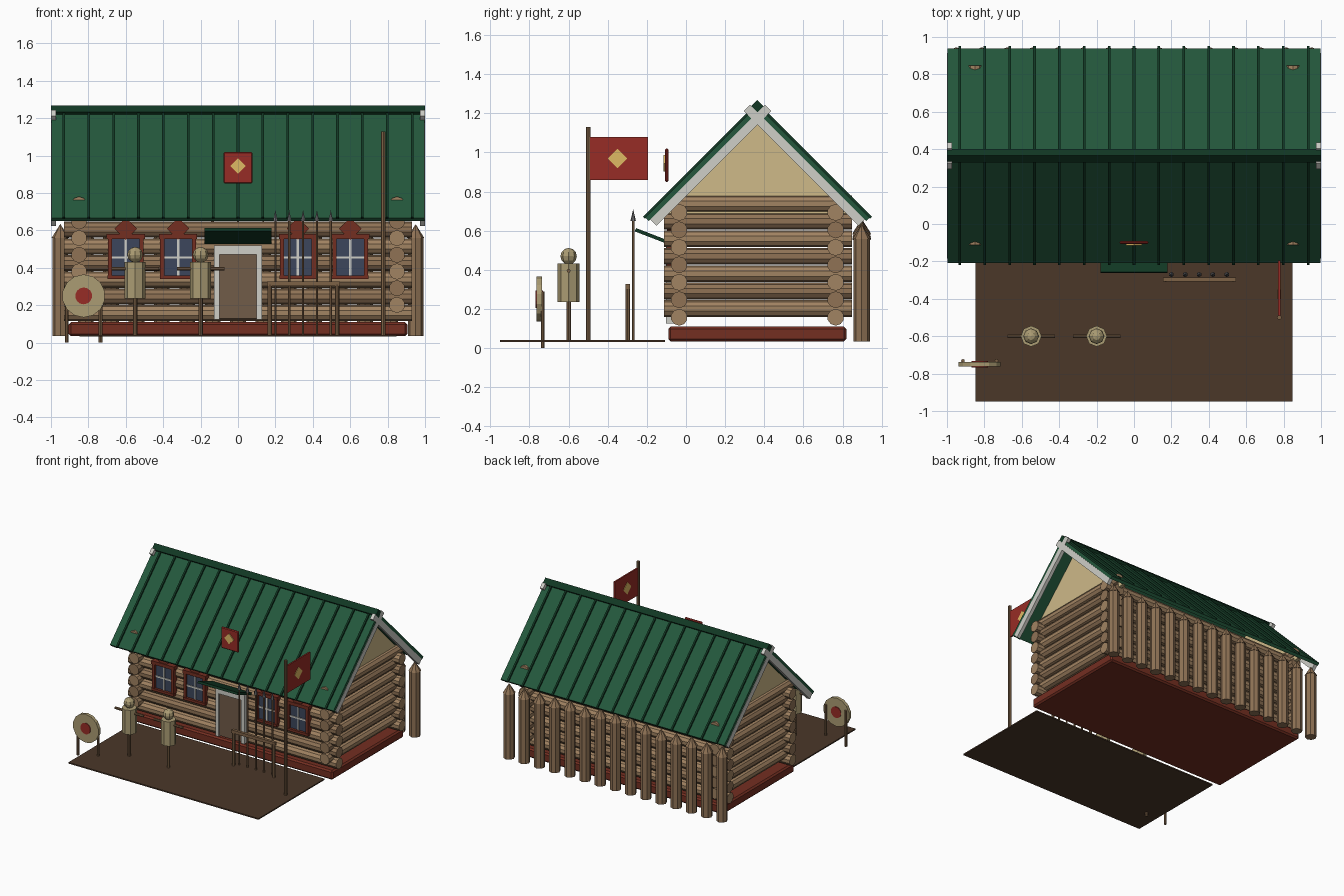
import bpy, math, random
from mathutils import Vector, Matrix

if "Cube" in bpy.data.objects:
    bpy.data.objects.remove(bpy.data.objects["Cube"])
random.seed(4)

def mat(name, r, g, b):
    m = bpy.data.materials.new(name)
    m.diffuse_color = [(c / 255) ** 2.2 for c in (r, g, b)] + [1]
    m.use_nodes = True
    m.node_tree.nodes["Principled BSDF"].inputs["Base Color"].default_value = m.diffuse_color
    return m

LOG = mat("log", 160, 130, 98)
LOG2 = mat("log_dark", 142, 114, 86)
GREEN = mat("roof_green", 40, 88, 62)
DARKGREEN = mat("seam_green", 24, 58, 40)
RED = mat("red", 150, 48, 42)
BRICK = mat("trim_red", 115, 50, 38)
WHITE = mat("white_trim", 205, 205, 198)
CREAM = mat("cream", 205, 184, 135)
STRAW = mat("straw", 170, 155, 115)
GOLD = mat("gold", 222, 184, 100)
GLASS = mat("glass", 62, 72, 92)
DOOR = mat("door_brown", 112, 92, 74)
EARTH = mat("earth", 76, 58, 45)
POLE = mat("pole_wood", 125, 98, 72)
STEEL = mat("steel", 105, 105, 108)

def make(name, verts, faces, m):
    me = bpy.data.meshes.new(name)
    me.from_pydata([tuple(v) for v in verts], [], faces)
    me.materials.append(m)
    o = bpy.data.objects.new(name, me)
    bpy.context.collection.objects.link(o)
    return o

def box(name, lo, hi, m, bevel=0, matrix=None):
    v = [Vector((x, y, z)) for x in (lo[0], hi[0]) for y in (lo[1], hi[1]) for z in (lo[2], hi[2])]
    if matrix:
        v = [matrix @ p for p in v]
    o = make(name, v, [(0, 1, 3, 2), (4, 6, 7, 5), (0, 4, 5, 1), (2, 3, 7, 6), (0, 2, 6, 4), (1, 5, 7, 3)], m)
    if bevel:
        b = o.modifiers.new("bevel", 'BEVEL')
        b.width, b.segments = bevel, 1
    return o

def rod(name, a, b, r, m, sides=8, r2=None):
    """Flat-sided cylinder or cone from a to b."""
    a, b = Vector(a), Vector(b)
    bpy.ops.mesh.primitive_cone_add(vertices=sides, radius1=r, radius2=r if r2 is None else r2,
                                    depth=(b - a).length, location=(a + b) / 2,
                                    rotation=(b - a).to_track_quat('Z', 'Y').to_euler())
    o = bpy.context.object
    o.name = name
    o.data.materials.append(m)
    return o

def diamond(name, c, h, t, m, axis='y'):
    """Rhombus plate, half size h, thickness 2t along axis."""
    pts = [(h, 0), (0, h), (-h, 0), (0, -h)]
    v = []
    for s in (-t, t):
        for p, q in pts:
            off = (p, s, q) if axis == 'y' else (s, p, q)
            v.append(Vector(c) + Vector(off))
    return make(name, v, [(0, 1, 2, 3), (7, 6, 5, 4)] + [(i, i + 4, (i + 1) % 4 + 4, (i + 1) % 4) for i in range(4)], m)

# ground yard and foundation
box("yard", (-0.848, -0.95, 0.032), (0.848, -0.108, 0.042), EARTH)
box("foundation", (-0.905, -0.09, 0.035), (0.905, 0.82, 0.11), BRICK, 0.012)

# interlocking log walls
YF, YB = -0.035, 0.765
for i in range(7):
    z = 0.158 + 0.0893 * i
    m = (LOG, LOG2)[i % 2]
    for n, y in (("front", YF), ("back", YB)):
        rod(f"{n}_log", (-0.93, y, z), (0.93, y, z), 0.043, m, 10)
    for n, x in (("left", -0.85), ("right", 0.85)):
        rod(f"{n}_log", (x, -0.112, z + 0.044), (x, 0.848, z + 0.044), 0.043, m, 10)

# attic gables
YR = 0.365
for s in (-1, 1):
    xs = sorted((s * 0.83, s * 0.86))
    v = [(x, y, z) for x in xs for y, z in ((YR - 0.53, 0.665), (YR + 0.53, 0.665), (YR, 1.195))]
    make("gable", v, [(0, 2, 1), (3, 4, 5), (0, 1, 4, 3), (1, 2, 5, 4), (2, 0, 3, 5)], CREAM)

# roof slopes, standing seams and barge boards
L = 0.81
for s in (-1, 1):
    # local y runs down the slope, local z is the slope normal
    d, n = Vector((0, s, -1)).normalized(), Vector((0, s, 1)).normalized()
    M = Matrix(((1, 0, 0, 0), (0, d.y, n.y, YR), (0, d.z, n.z, 1.24), (0, 0, 0, 1)))
    box("roof_slope", (-0.998, -0.005, -0.024), (0.998, L, 0), GREEN, 0, M)
    for i in range(15):
        x = (i - 7) * 0.133
        box("roof_seam", (x - 0.007, 0, -0.002), (x + 0.007, L + 0.006, 0.012), DARKGREEN, 0, M)
    for e in (-1, 1):
        xs = sorted((e * 0.972, e * 1.0))
        box("barge_board", (xs[0], -0.03, -0.07), (xs[1], L - 0.01, -0.024), WHITE, 0, M)
R = Matrix.Translation((0, YR, 1.233)) @ Matrix.Rotation(math.pi / 4, 4, 'X')
box("ridge_cap", (-1, -0.025, -0.025), (1, 0.025, 0.025), DARKGREEN, 0, R)

# windows
for x in (-0.6, -0.32, 0.32, 0.6):
    box("window_glass", (x - 0.08, -0.085, 0.355), (x + 0.08, -0.06, 0.555), GLASS)
    for s in (-1, 1):
        box("window_jamb", (x + s * 0.085 - 0.011, -0.1, 0.345), (x + s * 0.085 + 0.011, -0.06, 0.565), BRICK)
    box("window_head", (x - 0.102, -0.105, 0.553), (x + 0.102, -0.06, 0.58), BRICK)
    box("window_sill", (x - 0.098, -0.105, 0.34), (x + 0.098, -0.06, 0.36), BRICK)
    box("window_mullion", (x - 0.006, -0.092, 0.36), (x + 0.006, -0.07, 0.555), WHITE)
    box("window_transom", (x - 0.075, -0.092, 0.45), (x + 0.075, -0.07, 0.462), WHITE)
    diamond("window_ornament", (x, -0.085, 0.61), 0.06, 0.012, BRICK)

# door with surround and canopy
for s in (-1, 1):
    box("door_jamb", (s * 0.114 - 0.014, -0.103, 0.125), (s * 0.114 + 0.014, -0.06, 0.52), WHITE)
box("door_head", (-0.1, -0.103, 0.472), (0.1, -0.06, 0.52), WHITE)
box("door", (-0.1, -0.092, 0.13), (0.1, -0.06, 0.472), DOOR)
C = Matrix.Translation((0, -0.17, 0.571)) @ Matrix.Rotation(math.radians(-21), 4, 'X')
box("door_canopy", (-0.178, -0.095, -0.009), (0.178, 0.095, 0.009), DARKGREEN, 0, C)

# plaque in front of the roof
box("plaque", (-0.077, -0.108, 0.85), (0.077, -0.09, 1.02), RED, 0.006)
diamond("plaque_diamond", (0, -0.108, 0.945), 0.042, 0.008, GOLD)

# palisade behind the cabin
for i in range(15):
    x = (i - 7) * 0.1357
    h = 0.57 + random.uniform(-0.02, 0.02)
    rod("palisade_post", (x, 0.898, 0.035), (x, 0.898, h), 0.042, LOG2, 8)
    rod("palisade_tip", (x, 0.898, h), (x, 0.898, h + 0.075), 0.047, LOG2, 8, 0)

# flag
rod("flag_pole", (0.777, -0.5, 0.037), (0.777, -0.5, 1.13), 0.012, POLE)
box("flag", (0.771, -0.49, 0.86), (0.783, -0.195, 1.08), RED)
diamond("flag_diamond", (0.777, -0.35, 0.97), 0.05, 0.009, GOLD, 'x')

# spear rack
box("rack_bar", (0.155, -0.308, 0.303), (0.545, -0.285, 0.328), POLE)
for x in (0.17, 0.53):
    rod("rack_leg", (x, -0.298, 0.037), (x, -0.298, 0.31), 0.012, POLE)
for i in range(5):
    x = 0.2 + 0.074 * i
    rod("spear_shaft", (x, -0.27, 0.037), (x, -0.27, 0.655), 0.007, POLE, 6)
    rod("spear_tip", (x, -0.27, 0.65), (x, -0.27, 0.71), 0.014, STEEL, 6, 0)

# training dummies
for x in (-0.55, -0.2):
    rod("dummy_post", (x, -0.6, 0.037), (x, -0.6, 0.25), 0.012, POLE)
    rod("dummy_body", (x, -0.6, 0.235), (x, -0.6, 0.432), 0.056, STRAW, 8)
    rod("dummy_arms", (x - 0.127, -0.6, 0.395), (x + 0.127, -0.6, 0.395), 0.01, POLE)
    bpy.ops.mesh.primitive_uv_sphere_add(segments=8, ring_count=6, radius=0.042, location=(x, -0.6, 0.47))
    bpy.context.object.name = "dummy_head"
    bpy.context.object.data.materials.append(STRAW)

# archery target
X, Z = -0.825, 0.25
rod("target_disc", (X, -0.763, Z), (X, -0.737, Z), 0.115, STRAW, 14)
rod("target_centre", (X, -0.768, Z), (X, -0.732, Z), 0.045, RED, 14)
for x in (X - 0.09, X + 0.09):
    rod("target_leg", (x, -0.732, 0), (x, -0.732, 0.29), 0.01, POLE)
